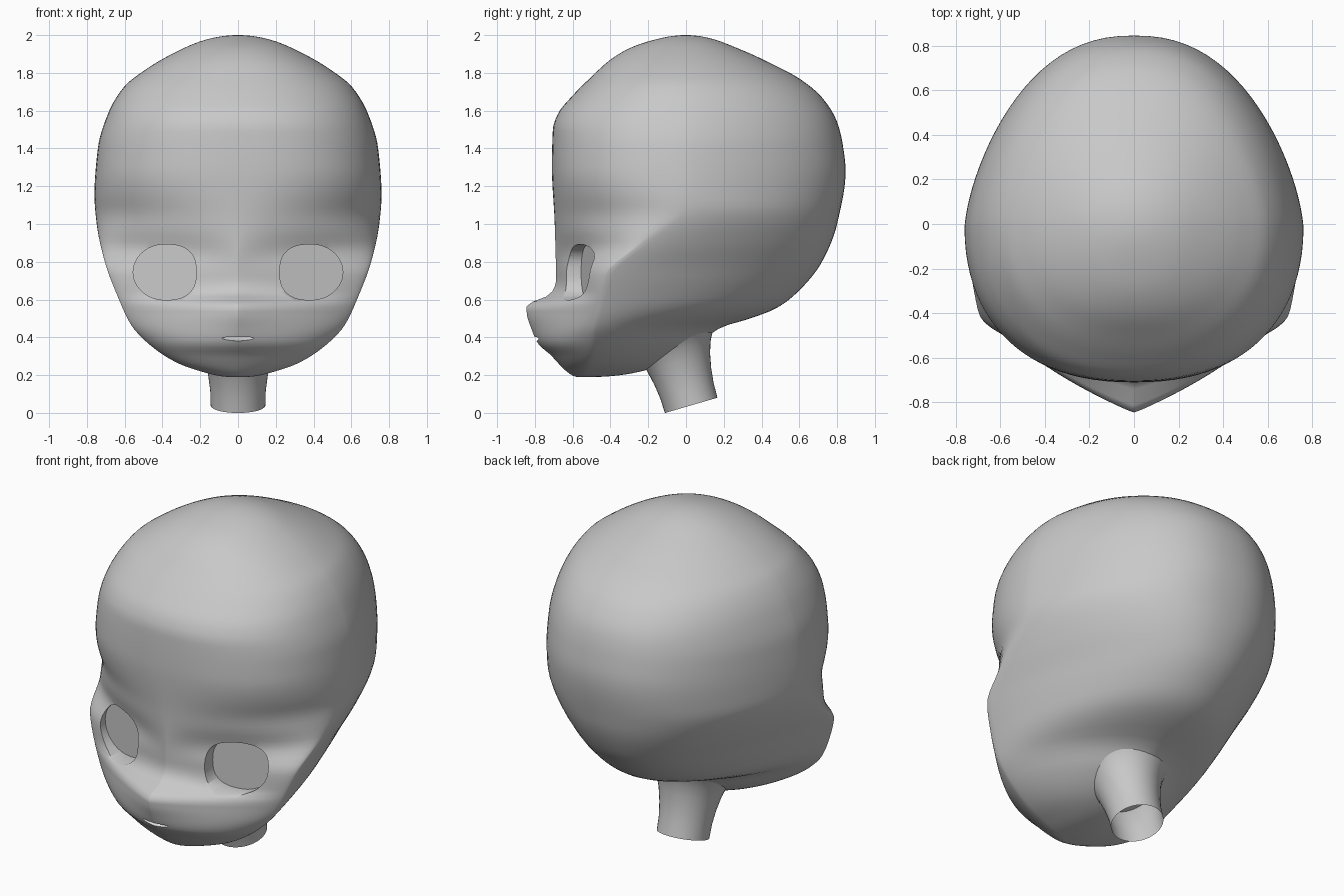
import bpy
import bmesh
from math import acos, cos, sin, pi, radians
from mathutils import Vector, Matrix

default_cube = bpy.data.objects.get("Cube")
if default_cube:
    bpy.data.objects.remove(default_cube, do_unlink=True)

BOTTOM, TOP = 0.19, 2.0


def make_material(name, grey):
    mat = bpy.data.materials.new(name)
    mat.use_nodes = True
    colour = (grey, grey, grey, 1)
    mat.diffuse_color = colour
    shader = mat.node_tree.nodes["Principled BSDF"]
    shader.inputs["Base Color"].default_value = colour
    return mat


def make_object(name, bm, mat):
    bmesh.ops.recalc_face_normals(bm, faces=bm.faces)
    mesh = bpy.data.meshes.new(name)
    bm.to_mesh(mesh)
    bm.free()
    mesh.materials.append(mat)
    obj = bpy.data.objects.new(name, mesh)
    bpy.context.collection.objects.link(obj)
    return obj


def loft(rings, capped):
    """Skin a list of closed rings that have equal point counts."""
    bm = bmesh.new()
    loops = [[bm.verts.new(p) for p in ring] for ring in rings]
    for low, high in zip(loops, loops[1:]):
        for i in range(len(low)):
            j = (i + 1) % len(low)
            bm.faces.new((low[i], low[j], high[j], high[i]))
    if capped:
        bm.faces.new(loops[0])
        bm.faces.new(loops[-1])
    return bm


def angle_at(z):
    return acos(max(-1, min(1, 1 - 2 * (z - BOTTOM) / (TOP - BOTTOM))))


def profile(points):
    """Monotone smooth curve through (height, value) pairs."""
    us = [angle_at(z) for z, _ in points]
    vs = [v for _, v in points]
    slopes = [(vs[i + 1] - vs[i]) / (us[i + 1] - us[i]) for i in range(len(us) - 1)]
    tangents = [slopes[0]]
    for a, b in zip(slopes, slopes[1:]):
        tangents.append(2 * a * b / (a + b) if a * b > 0 else 0)
    tangents.append(slopes[-1])

    def value(u):
        i = 0
        while i < len(slopes) - 1 and u > us[i + 1]:
            i += 1
        h = us[i + 1] - us[i]
        t = (u - us[i]) / h
        s = 1 - t
        return (s * s * (1 + 2 * t) * vs[i] + t * t * (3 - 2 * t) * vs[i + 1]
                + h * t * s * (s * tangents[i] - t * tangents[i + 1]))
    return value


def power(value, exponent):
    return abs(value) ** exponent * (1 if value >= 0 else -1)


# Head outline: face line, back line, half width and where it is widest
front = profile([(BOTTOM, -.57), (.21, -.62), (.3, -.71), (.37, -.785), (.45, -.82),
                 (.52, -.842), (.565, -.845), (.585, -.82), (.61, -.75), (.64, -.71),
                 (.7, -.688), (1, -.695), (1.3, -.71), (1.5, -.705), (1.58, -.68),
                 (1.68, -.6), (1.78, -.5), (1.87, -.4), (1.93, -.3), (1.98, -.15), (TOP, 0)])
back = profile([(BOTTOM, -.5), (.23, -.2), (.35, .05), (.45, .18), (.5, .34), (.55, .47),
                (.62, .57), (.8, .72), (1, .8), (1.28, .845), (1.42, .83), (1.54, .8),
                (1.67, .72), (1.77, .6), (1.85, .45), (1.94, .25), (1.98, .14), (TOP, 0)])
width = profile([(BOTTOM, .03), (.215, .18), (.255, .3), (.31, .4), (.39, .5), (.45, .555),
                 (.5, .585), (.6, .63), (.8, .705), (1, .748), (1.15, .76), (1.4, .742),
                 (1.58, .69), (1.73, .6), (1.81, .5), (1.92, .31), (1.97, .19), (TOP, 0)])
widest = profile([(BOTTOM, -.54), (.3, -.5), (.55, -.47), (.74, -.42), (.9, -.23),
                  (1.1, -.02), (TOP, 0)])
# Roundness of each section across and along, for its front and back halves
front_across = profile([(BOTTOM, 1.8), (.35, 1.5), (.57, 1.12), (.8, 1.12), (1, 1.7),
                        (1.3, 2.3), (TOP, 2)])
front_along = profile([(BOTTOM, 1.8), (.35, 1.5), (.57, 1.17), (.7, 1.4), (.85, 1.5),
                       (1, 1.9), (1.3, 2.3), (TOP, 2)])
back_across = profile([(BOTTOM, 2), (.4, 1.7), (.6, 2), (.9, 2.2), (1.2, 2.3), (TOP, 2)])
back_along = profile([(BOTTOM, 2), (.4, 1.4), (.6, 1.6), (.9, 1.6), (1.2, 1.47), (TOP, 2)])


def head_section(u, count=96):
    z = BOTTOM + (TOP - BOTTOM) * (1 - cos(u)) / 2
    ring = []
    for k in range(count):
        a = 2 * pi * k / count
        if sin(a) >= 0:
            tip, across, along = back, back_across, back_along
        else:
            tip, across, along = front, front_across, front_along
        middle = widest(u)
        ring.append((width(u) * power(cos(a), 2 / across(u)),
                     middle + (tip(u) - middle) * abs(sin(a)) ** (2 / along(u)), z))
    return ring


skin = make_material("mid_grey", 0.58)
pale = make_material("pale_grey", 0.8)

LEVELS = 90
head = make_object("head", loft([head_section(pi * (k + .02) / (LEVELS + .1))
                                 for k in range(LEVELS + 1)], True), skin)


def eye_cutter(side):
    """Prism with a squarer inner edge and a floor parallel to the face."""
    outline = []
    for k in range(48):
        a = 2 * pi * k / 48
        e = 2 / (2 if cos(a) > 0 else 2.6)
        outline.append((.388 + .167 * power(cos(a), e), .745 + .147 * power(sin(a), e)))
    near = [(side * x, -1, z) for x, z in outline]
    floor = [(side * x, -.51 + .27 * (x - .388), z) for x, z in outline]
    return make_object("eye_cutter", loft([near, floor], True), skin)


def mouth_cutter():
    """Flat lens tilted up towards the inside, so its floor shows."""
    bm = bmesh.new()
    bmesh.ops.create_uvsphere(bm, u_segments=32, v_segments=16, radius=1,
                              matrix=Matrix.Translation((0, -.79, .393))
                              @ Matrix.Rotation(radians(14), 4, "X")
                              @ Matrix.Diagonal((.085, .07, .011, 1)))
    return make_object("mouth_cutter", bm, pale)


# Eye sockets and mouth slit
for cutter in (eye_cutter(1), eye_cutter(-1), mouth_cutter()):
    cutter.hide_render = True
    cut = head.modifiers.new("cut", "BOOLEAN")
    cut.operation = "DIFFERENCE"
    cut.solver = "EXACT"
    cut.material_mode = "TRANSFER"
    cut.object = cutter
    bpy.context.view_layer.objects.active = head
    bpy.ops.object.modifier_apply(modifier=cut.name)
    bpy.data.objects.remove(cutter, do_unlink=True)

# Tilted open neck that flares into the skull
axis = Vector((0, -.28, .96))
across_neck = Vector((0, .96, .28))
neck_rings = []
for height, radius in ((0, .145), (.08, .147), (.16, .157), (.24, .174), (.3, .195),
                       (.35, .222), (.4, .265)):
    centre = Vector((0, .0275, .04)) + axis * height
    neck_rings.append([centre + Vector((radius * cos(a), 0, 0)) + across_neck * radius * sin(a)
                       for a in (2 * pi * k / 40 for k in range(40))])
neck = make_object("neck", loft(neck_rings, False), skin)

# Smooth shading with crisp socket edges
for obj in (head, neck):
    bpy.ops.object.select_all(action="DESELECT")
    obj.select_set(True)
    bpy.context.view_layer.objects.active = obj
    bpy.ops.object.shade_smooth_by_angle(angle=radians(60))
